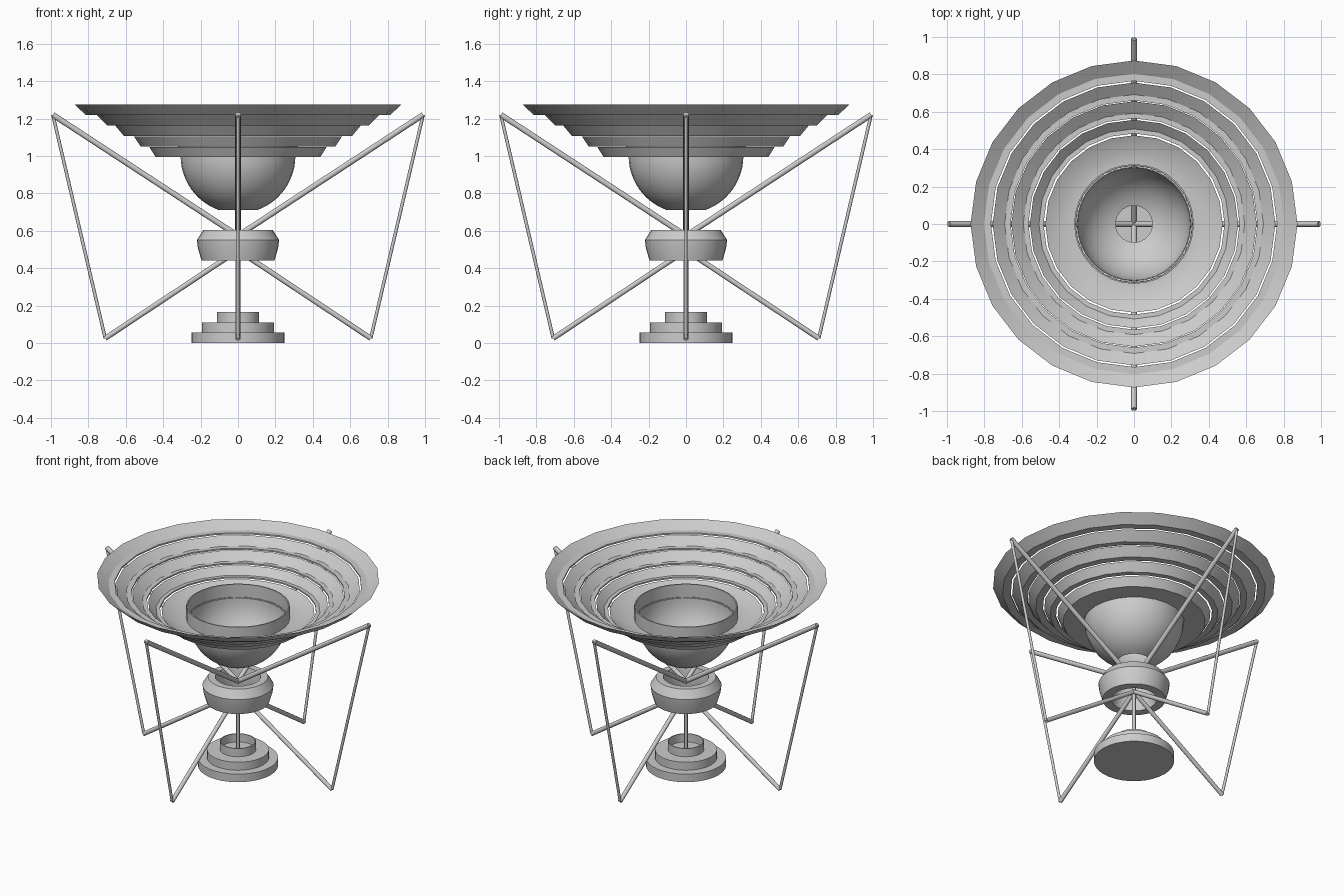
import bpy, math
from mathutils import Vector

if "Cube" in bpy.data.objects:
    bpy.data.objects.remove(bpy.data.objects["Cube"])


def finish(name, verts, faces):
    me = bpy.data.meshes.new(name)
    me.from_pydata(verts, [], faces)
    ob = bpy.data.objects.new(name, me)
    bpy.context.collection.objects.link(ob)
    bpy.ops.object.select_all(action='DESELECT')
    ob.select_set(True)
    bpy.context.view_layer.objects.active = ob
    bpy.ops.object.mode_set(mode='EDIT')
    bpy.ops.mesh.select_all(action='SELECT')
    bpy.ops.mesh.normals_make_consistent(inside=False)
    bpy.ops.object.mode_set(mode='OBJECT')
    bpy.ops.object.shade_smooth_by_angle(angle=math.radians(32))
    return ob


def lathe(name, profile, n=32):
    # Closed (r, z) profile revolved around z
    verts, faces, m = [], [], len(profile)
    for i in range(n):
        a = 2 * math.pi * i / n
        verts += [(r * math.cos(a), r * math.sin(a), z) for r, z in profile]
    for i in range(n):
        j = (i + 1) % n
        for k in range(m):
            l = (k + 1) % m
            faces.append((i * m + k, j * m + k, j * m + l, i * m + l))
    return finish(name, verts, faces)


def rod(name, p, q, radius, n=12):
    p, q = Vector(p), Vector(q)
    rot = (q - p).to_track_quat('Z', 'Y')
    ring = [rot @ Vector((radius * math.cos(2 * math.pi * i / n),
                          radius * math.sin(2 * math.pi * i / n), 0)) for i in range(n)]
    verts = [p + v for v in ring] + [q + v for v in ring]
    faces = [(i, (i + 1) % n, n + (i + 1) % n, n + i) for i in range(n)]
    faces += [tuple(range(n)), tuple(range(n, 2 * n))]
    return finish(name, verts, faces)


def disc(name, r, z0, z1, n=32):
    pts = [(r * math.cos(2 * math.pi * i / n), r * math.sin(2 * math.pi * i / n)) for i in range(n)]
    verts = [(x, y, z) for z in (z0, z1) for x, y in pts]
    faces = [(i, (i + 1) % n, n + (i + 1) % n, n + i) for i in range(n)]
    faces += [tuple(range(n)), tuple(range(n, 2 * n))]
    return finish(name, verts, faces)


# Stepped base with an open socket on top
disc("base_lower_disc", 0.248, 0, 0.055)
disc("base_upper_disc", 0.192, 0.055, 0.11)
lathe("base_socket", [(0.112, 0.11), (0.112, 0.166), (0.106, 0.166), (0.106, 0.11)])
rod("centre_rod", (0, 0, 0.09), (0, 0, 0.53), 0.011)

# Hub ring
lathe("hub_ring", [(0.195, 0.44), (0.214, 0.505), (0.22, 0.55), (0.185, 0.605),
                   (0.14, 0.605), (0.13, 0.55), (0.13, 0.49), (0.14, 0.44)])

# Bowl with a hole at the bottom, and its collar
R, C, T = 0.307, 1.0, 0.006
arc = [math.radians(71 * i / 12) for i in range(13)]
outer = [(R * math.cos(a), C - R * math.sin(a)) for a in arc]
inner = [((R - T) * math.cos(a), C - (R - T) * math.sin(a)) for a in reversed(arc)]
lathe("bowl", outer + inner)
lathe("bowl_collar", [(0.32, 0.995), (0.32, 1.09), (0.312, 1.09), (0.312, 0.995)])

# Stepped dish rings: outer top, outer bottom, inner edge, inside corner
rings = [(0.874, 0.815, 0.765, 0.803), (0.756, 0.70, 0.66, 0.692),
         (0.656, 0.61, 0.565, 0.592), (0.557, 0.52, 0.484, 0.508),
         (0.474, 0.44, 0.31, 0.385)]
for i, (top, bottom, edge, corner) in enumerate(rings):
    z = 1.22 - 0.0567 * i
    lathe(f"dish_ring_{i + 1}", [(top, z + 0.055), (bottom, z), (edge, z),
                                 (edge, z + 0.01), (corner, z + 0.01)], 24)

# Four sets of struts
for i in range(4):
    c, s = [(1, 0), (0, 1), (-1, 0), (0, -1)][i]
    tip, foot = (0.99 * c, 0.99 * s, 1.22), (0.71 * c, 0.71 * s, 0.025)
    rod(f"upper_strut_{i + 1}", (0, 0, 0.573), tip, 0.015)
    rod(f"lower_strut_{i + 1}", (0, 0, 0.495), foot, 0.014)
    rod(f"outer_brace_{i + 1}", foot, tip, 0.009)
